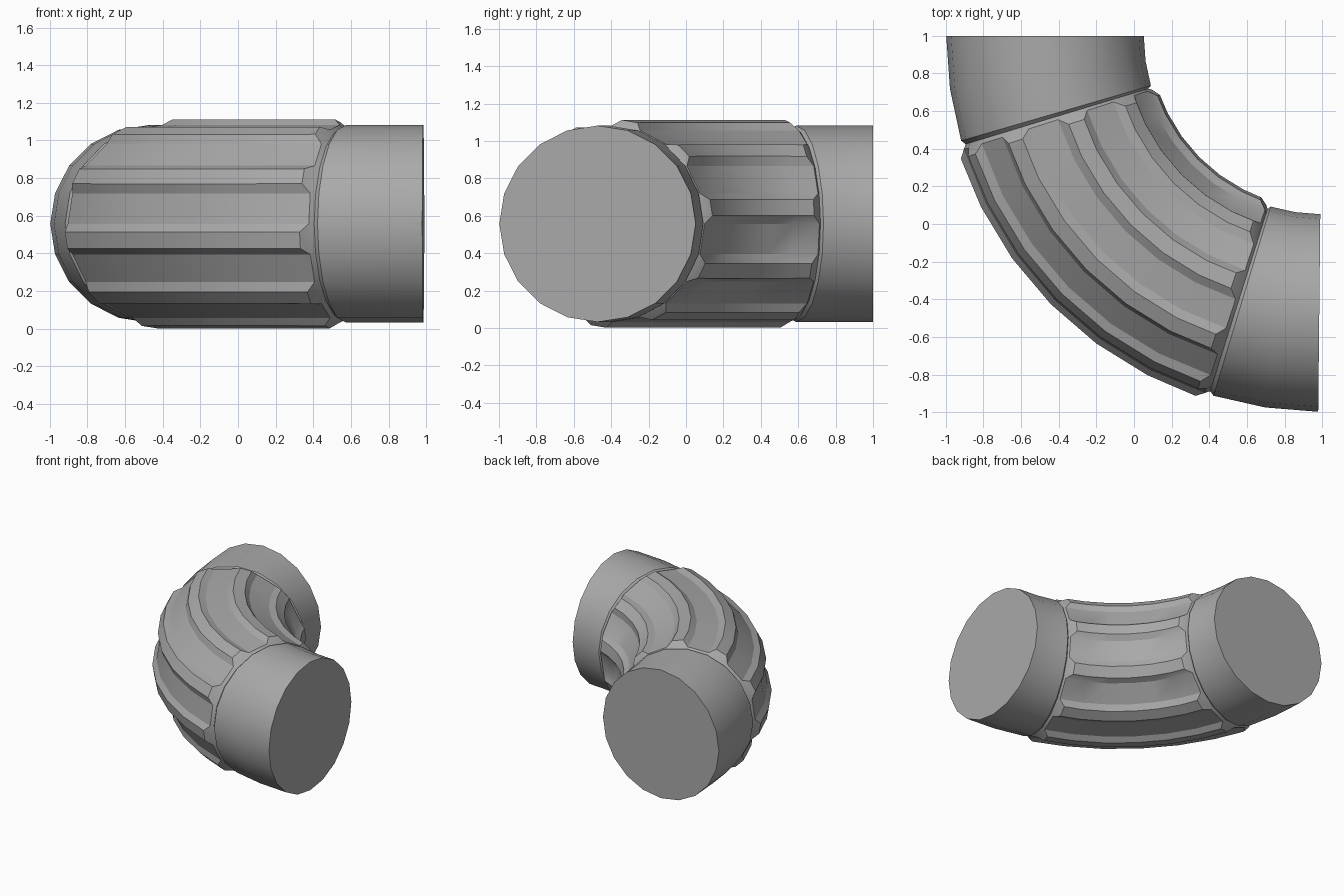
import bpy, bmesh
from math import radians, sin, cos
from mathutils import Vector

old = bpy.data.objects.get("Cube")
if old:
    bpy.data.objects.remove(old, do_unlink=True)

SIDES = 20
BEND = Vector((1.0, 1.0, 0.557))   # centre of the bend
SWEEP = 1.473                      # bend radius of the pipe axis
PIPE, GROOVE, RIB = 0.525, 0.507, 0.557
END = 89.4                         # total bend angle

metal = bpy.data.materials.new("pipe_grey")
metal.use_nodes = True
grey = (0.4, 0.4, 0.4, 1)
metal.diffuse_color = grey
metal.node_tree.nodes["Principled BSDF"].inputs["Base Color"].default_value = grey


def outward(phi):
    return Vector((-cos(phi), -sin(phi), 0))


def sweep_pipe(rings):
    """Skin a bent pipe through (angle, radius) rings; return it and its strips."""
    bm = bmesh.new()
    loops = []
    for angle, radius in rings:
        out = outward(radians(angle))
        loop = []
        for k in range(SIDES):
            t = radians(360 * k / SIDES)
            loop.append(bm.verts.new(BEND + out * (SWEEP + radius * cos(t))
                                     + Vector((0, 0, radius * sin(t)))))
        loops.append(loop)
    strips = [[] for _ in range(SIDES)]
    for a, b in zip(loops, loops[1:]):
        for k in range(SIDES):
            n = (k + 1) % SIDES
            strips[k].append(bm.faces.new((a[k], a[n], b[n], b[k])))
    return bm, loops, strips


def finish(bm, name):
    bmesh.ops.recalc_face_normals(bm, faces=bm.faces)
    mesh = bpy.data.meshes.new(name)
    bm.to_mesh(mesh)
    bm.free()
    mesh.materials.append(metal)
    obj = bpy.data.objects.new(name, mesh)
    bpy.context.collection.objects.link(obj)
    bpy.ops.object.select_all(action='DESELECT')
    obj.select_set(True)
    bpy.context.view_layer.objects.active = obj
    bpy.ops.object.shade_smooth_by_angle(angle=radians(25))


# Plain end collars, each closed with a flat cap and chamfered into the groove
collar = [(0, PIPE), (8.1, PIPE), (16.2, PIPE), (16.9, GROOVE)]
for name, rings in (("back_collar", collar),
                    ("side_collar", [(END - a, r) for a, r in collar])):
    bm, loops, _ = sweep_pipe(rings)
    bm.faces.new(loops[0])
    finish(bm, name)

# Ribbed middle section
first, steps = 17.6, 6
span = (END - 2 * first) / steps
rings = [(16.9, GROOVE)]
rings += [(first + span * i, PIPE) for i in range(steps + 1)]
rings += [(END - 16.9, GROOVE)]
bm, loops, strips = sweep_pipe(rings)
bmesh.ops.recalc_face_normals(bm, faces=bm.faces)

# Raise every second strip into a rib with sloped sides and ends
ribs = [f for strip in strips[1::2] for f in strip[1:-1]]
bmesh.ops.inset_region(bm, faces=ribs, thickness=0.041, depth=0,
                       use_even_offset=True, use_boundary=True)
for v in {v for f in ribs for v in f.verts}:
    flat = Vector((v.co.x - BEND.x, v.co.y - BEND.y, 0))
    axis = BEND + flat.normalized() * SWEEP
    v.co = axis + (v.co - axis).normalized() * RIB
finish(bm, "ribbed_bend")
